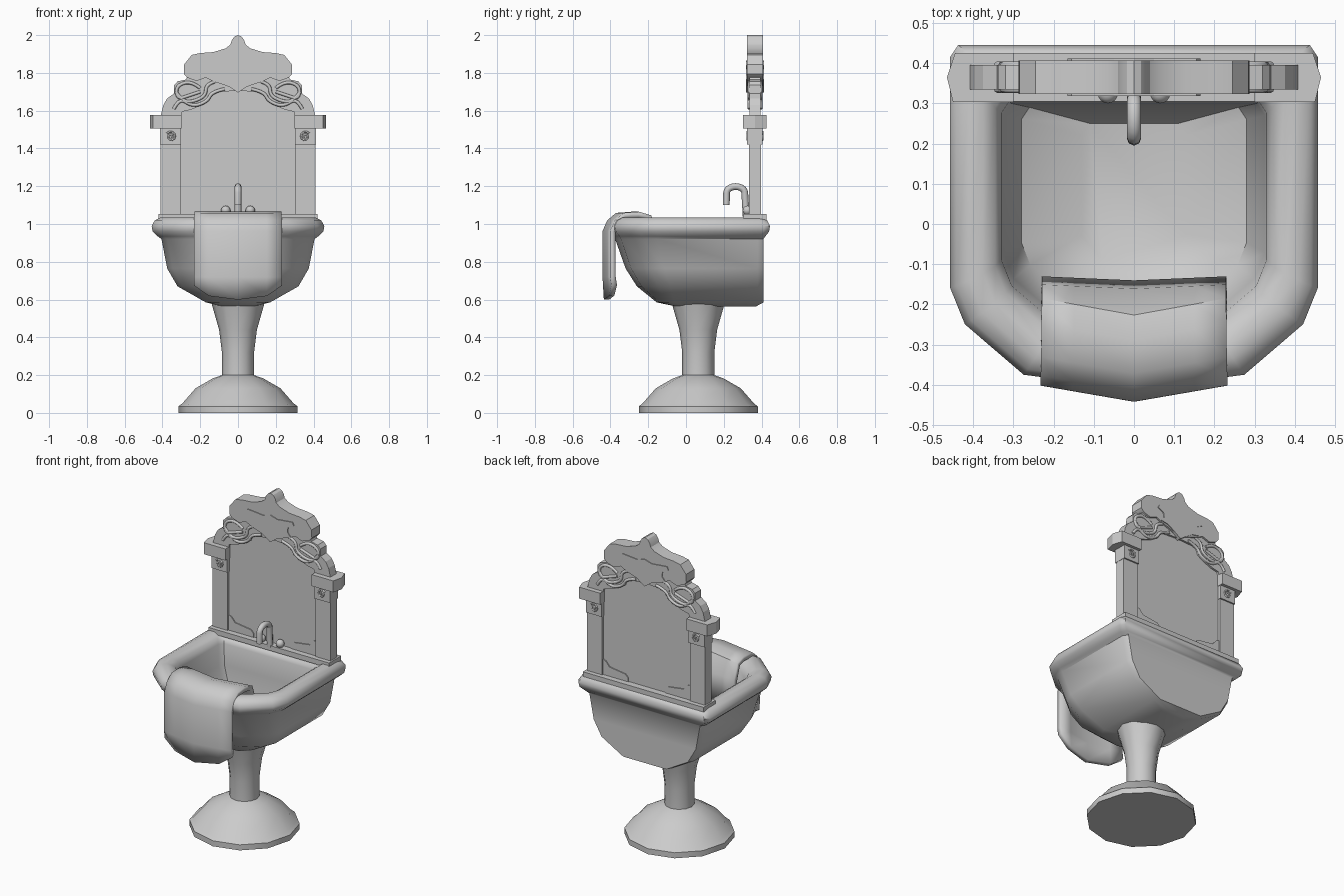
import bpy, bmesh, math

if "Cube" in bpy.data.objects:
    bpy.data.objects.remove(bpy.data.objects["Cube"])

YB = 0.365  # mid-plane of the upright back


def make(name, verts, faces, smooth=None):
    me = bpy.data.meshes.new(name)
    me.from_pydata(verts, [], faces)
    bm = bmesh.new()
    bm.from_mesh(me)
    bmesh.ops.recalc_face_normals(bm, faces=bm.faces)
    bm.to_mesh(me)
    bm.free()
    ob = bpy.data.objects.new(name, me)
    bpy.context.collection.objects.link(ob)
    if smooth:
        bpy.ops.object.select_all(action='DESELECT')
        bpy.context.view_layer.objects.active = ob
        ob.select_set(True)
        bpy.ops.object.shade_smooth_by_angle(angle=math.radians(smooth))
    return ob


def loft(name, rings, smooth=None):
    n = len(rings[0])
    faces = [(r * n + i, r * n + (i + 1) % n, (r + 1) * n + (i + 1) % n, (r + 1) * n + i)
             for r in range(len(rings) - 1) for i in range(n)]
    faces += [tuple(range(n)), tuple(range((len(rings) - 1) * n, len(rings) * n))]
    return make(name, [p for r in rings for p in r], faces, smooth)


def plate(name, pts, half, smooth=None):
    """Flat x-z outline given thickness about the back's mid-plane."""
    return loft(name, [[(x, YB + s * half, z) for x, z in pts] for s in (-1, 1)], smooth)


def sym(half):
    return half + [(-x, z) for x, z in reversed(half) if x > 0]


def box(name, x0, x1, half, z0, z1):
    return plate(name, [(x0, z0), (x1, z0), (x1, z1), (x0, z1)], half)


def tube(name, pts, r, kind='POLY'):
    cu = bpy.data.curves.new(name, 'CURVE')
    cu.dimensions = '3D'
    cu.bevel_depth, cu.bevel_resolution, cu.use_fill_caps = r, 2, True
    sp = cu.splines.new(kind)
    sp.points.add(len(pts) - 1)
    for p, co in zip(sp.points, pts):
        p.co = (*co, 1)
    if kind == 'NURBS':
        sp.order_u, sp.use_endpoint_u, sp.resolution_u = 3, True, 4
    ob = bpy.data.objects.new(name, cu)
    bpy.context.collection.objects.link(ob)
    return ob


# Pedestal: twelve-sided turned profile
profile = [(.315, 0), (.315, .035), (.295, .05), (.225, .13), (.135, .182), (.085, .2),
           (.085, .32), (.1, .44), (.14, .58)]
loft("pedestal", [[(r * math.cos(math.tau * i / 12), .065 + r * math.sin(math.tau * i / 12), z)
                   for i in range(12)] for r, z in profile], 35)


# Basin: one loft up the outside, over the rim and down the inside
def outline(w, f, b, z):
    k = w / .455
    h = [(w - .02, b), (w, b - .03), (w, f + .25 * k), (.92 * w, f + .16 * k), (.6 * w, f + .035 * k), (0, f)]
    return [(x, y, z) for x, y in h] + [(-x, y, z) for x, y in reversed(h[:-1])]


basin = [(.08, -.05, .37, .563), (.17, -.155, .41, .585), (.32, -.26, .41, .67), (.375, -.32, .41, .765),
         (.405, -.375, .41, .92), (.425, -.385, .42, .935), (.452, -.405, .44, .96), (.457, -.41, .445, .99),
         (.44, -.395, .43, 1.02), (.41, -.365, .40, 1.035), (.375, -.33, .36, 1.035),
         (.345, -.295, .32, 1.015), (.33, -.27, .305, .98), (.325, -.25, .3, .85),
         (.28, -.2, .29, .7), (.13, -.1, .25, .625)]
loft("basin", [outline(*s) for s in basin], 42)

# Towel draped over the front of the rim
section = [(-.155, .8), (-.175, .95), (-.235, 1.035), (-.29, 1.05), (-.365, 1.045), (-.405, 1.01),
           (-.427, .96), (-.427, .72), (-.42, .60)]
cols = [(-.23, .075), (-.15, .02), (0, 0), (.15, .02), (.23, .075)]
tv, tf = [], []
for x, lift in cols:
    for j, (y, z) in enumerate(section):
        amount = .04 if j > 1 else .01
        tv.append((x, y + amount * abs(x) / .23, z + (lift if j == len(section) - 1 else 0)))
n = len(section)
for i in range(len(cols) - 1):
    for j in range(n - 1):
        tf.append((i * n + j, i * n + j + 1, (i + 1) * n + j + 1, (i + 1) * n + j))
towel = make("towel", tv, tf, 40)
mod = towel.modifiers.new("thickness", 'SOLIDIFY')
mod.thickness, mod.offset = .03, 0

# Ledge and recessed panel
box("back_ledge", -.42, .42, .06, 1.02, 1.052)
plate("back_panel", sym([(0, 1.72), (.14, 1.72), (.18, 1.65), (.32, 1.6), (.32, 1.04), (0, 1.04)]), .018)

# Arched frame, upper crest and raised shell
frame = [(0, 1.8), (.26, 1.8), (.275, 1.765), (.32, 1.755), (.338, 1.735), (.34, 1.69), (.375, 1.665),
         (.395, 1.63), (.41, 1.57), (.3, 1.57), (.295, 1.595), (.25, 1.605), (.19, 1.63), (.15, 1.655),
         (.14, 1.685), (.11, 1.7), (0, 1.705)]
plate("arched_frame", sym(frame), .03)
crest = [(0, 2), (.018, 1.993), (.032, 1.975), (.04, 1.95), (.065, 1.93), (.13, 1.91), (.2, 1.905),
         (.245, 1.895), (.285, 1.845), (.287, 1.795), (.27, 1.775), (.22, 1.757), (.17, 1.775),
         (.13, 1.755), (.085, 1.74), (0, 1.71)]
plate("crest", sym(crest), .042, 30)
shell = [(0, 1.865), (.05, 1.85), (.1, 1.855), (.155, 1.86), (.165, 1.84), (.125, 1.82), (.12, 1.79),
         (.14, 1.765), (.09, 1.755), (.05, 1.73), (0, 1.695)]
plate("crest_shell", sym(shell), .047)


def spiral(cx, cz, r, turns, s, y, start=0):
    return [(s * (cx + r * (1 - t / 18) * math.cos(start + turns * math.tau * t / 16)), y,
             cz + r * (1 - t / 18) * math.sin(start + turns * math.tau * t / 16)) for t in range(17)]


for s, side in ((-1, "left"), (1, "right")):
    # Pilaster, capital block and pointed cap
    box(side + "_pilaster", s * .305, s * .41, .032, 1.04, 1.43)
    box(side + "_capital", s * .303, s * .412, .041, 1.42, 1.51)
    cap = [(s * .3, .303), (s * .45, .303), (s * .465, .365), (s * .445, .425), (s * .3, .425)]
    loft(side + "_cap", [[(x, y, z) for x, y in cap] for z in (1.505, 1.577)])
    # Leaf in the lower panel corner
    plate(side + "_corner_leaf", [(s * x, z) for x, z in
          [(.31, 1.05), (.31, 1.15), (.285, 1.14), (.26, 1.11), (.15, 1.095), (.13, 1.075), (.13, 1.05)]], .024)
    # Scrollwork on both faces
    for d, face in ((-1, "front"), (1, "back")):
        tube(f"{side}_{face}_capital_scroll", spiral(.355, 1.463, .028, 1.6, s, YB + d * .041, .6), .005)
        for i, path in enumerate([
                [(.34, 1.61), (.31, 1.67), (.24, 1.62), (.16, 1.65), (.14, 1.70), (.07, 1.715)],
                [(.33, 1.70), (.29, 1.645), (.23, 1.65), (.17, 1.68), (.17, 1.74), (.12, 1.755)],
                [(.20, 1.72), (.25, 1.76), (.33, 1.73), (.32, 1.66), (.26, 1.68), (.2, 1.70)]]):
            tube(f"{side}_{face}_scroll_{i}", [(s * x, YB + d * .03, z) for x, z in path], .009, 'NURBS')
    # Tap handles
    bpy.ops.mesh.primitive_uv_sphere_add(segments=16, ring_count=8, radius=.025, location=(s * .065, .325, 1.072))
    bpy.context.object.name = side + "_tap_handle"
    bpy.ops.object.shade_smooth()

# Swan-neck spout
arc = [(0, .263 + .048 * math.cos(a * math.pi / 10), 1.165 + .033 * math.sin(a * math.pi / 10))
       for a in range(11)]
tube("tap_spout", [(0, .318, 1.04), (0, .315, 1.1)] + arc + [(0, .213, 1.1)], .018)
